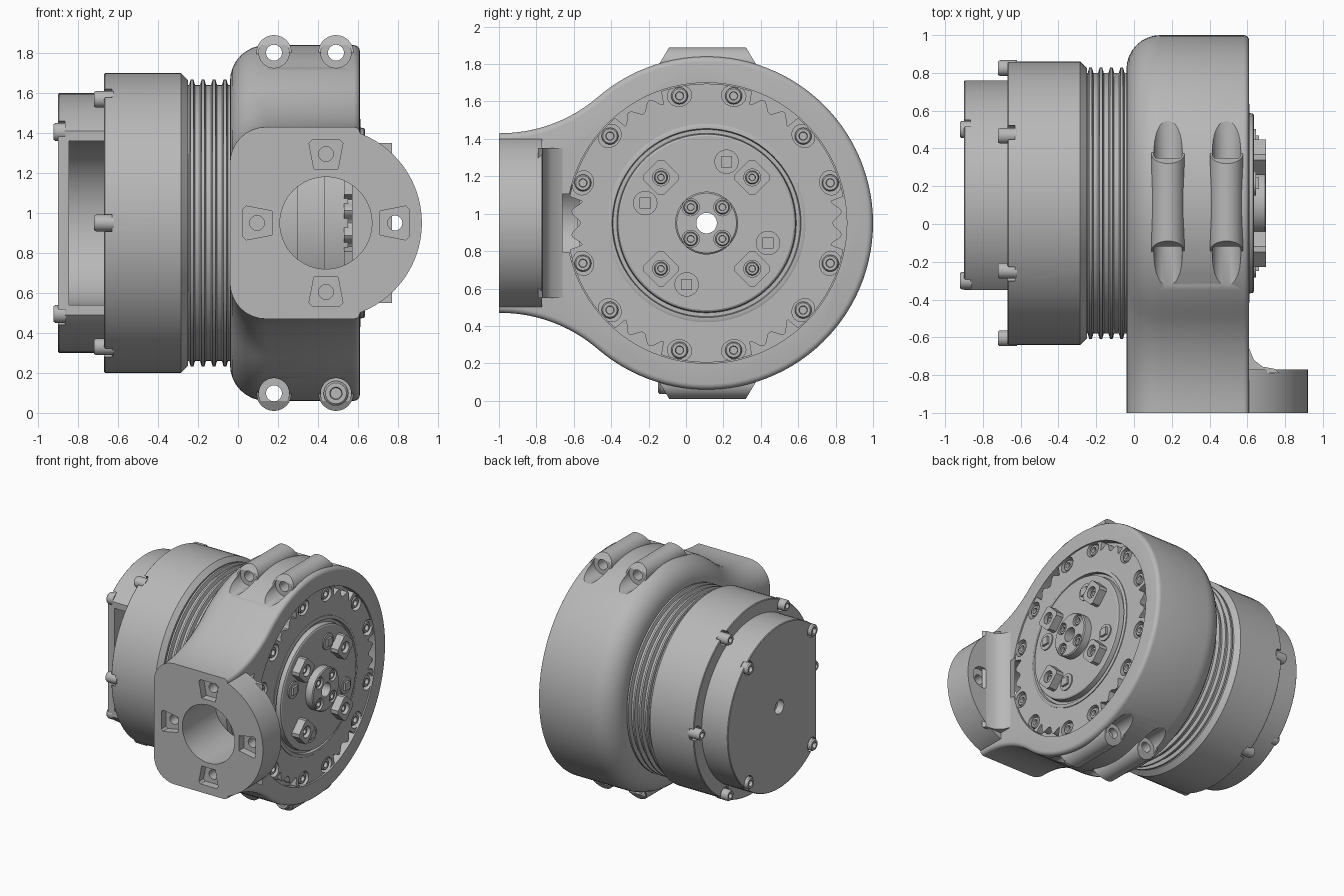
import bpy, bmesh
from math import sin, cos, pi, sqrt, atan2, radians

cube = bpy.data.objects.get("Cube")
if cube:
    bpy.data.objects.remove(cube, do_unlink=True)

grey = bpy.data.materials.new("machined_grey")
grey.use_nodes = True
GREY = (0.48, 0.48, 0.48, 1)
grey.diffuse_color = GREY
grey.node_tree.nodes["Principled BSDF"].inputs["Base Color"].default_value = GREY

CY, CZ = 0.11, 0.95      # motor axis, parallel to x
FX = 0.44                # flange axis, parallel to y
parts = []


# ---------- helpers ----------
def loft(name, sections, loop=False):
    """Bridge matching sections; cap the ends, or close the loop."""
    bm = bmesh.new()
    rings = [[bm.verts.new(p) for p in s] for s in sections]
    pairs = list(zip(rings, rings[1:]))
    if loop:
        pairs.append((rings[-1], rings[0]))
    for a, b in pairs:
        for i in range(len(a)):
            j = (i + 1) % len(a)
            bm.faces.new((a[i], a[j], b[j], b[i]))
    if not loop:
        bm.faces.new(rings[0])
        bm.faces.new(rings[-1])
    bmesh.ops.recalc_face_normals(bm, faces=bm.faces)
    mesh = bpy.data.meshes.new(name)
    bm.to_mesh(mesh)
    bm.free()
    mesh.materials.append(grey)
    obj = bpy.data.objects.new(name, mesh)
    bpy.context.collection.objects.link(obj)
    parts.append(obj)
    return obj


def place(axis, t, u, v):
    return (t, u, v) if axis == "x" else (u, t, v)


def lathe(name, axis, u, v, profile, n=96, loop=False):
    """Turn (position, radius) pairs around an axis through (u, v)."""
    return loft(name, [[place(axis, t, u + r * cos(2 * pi * i / n), v + r * sin(2 * pi * i / n))
                        for i in range(n)] for t, r in profile], loop)


def rod(name, axis, u, v, a, b, r, n=32):
    return lathe(name, axis, u, v, [(a, r), (b, r)], n)


def prism(name, axis, points, a, b):
    return loft(name, [[place(axis, t, *p) for p in points] for t in (a, b)])


def box(name, x0, x1, y0, y1, z0, z1):
    return prism(name, "x", [(y0, z0), (y1, z0), (y1, z1), (y0, z1)], x0, x1)


def cut(targets, cutter):
    for obj in targets:
        mod = obj.modifiers.new("cut", "BOOLEAN")
        mod.operation, mod.solver, mod.object = "DIFFERENCE", "EXACT", cutter
        bpy.context.view_layer.objects.active = obj
        bpy.ops.object.modifier_apply(modifier=mod.name)
    parts.remove(cutter)
    bpy.data.objects.remove(cutter, do_unlink=True)


def screw(name, axis, u, v, base, top, r):
    """Cap screw with a socket in its head."""
    d = 1 if top > base else -1
    lathe(name, axis, u, v, [(base, r), (top - d * 0.01, r), (top, r * 0.85),
                             (top, r * 0.5), (top - d * 0.025, r * 0.45)], 24)


def polar(r, degrees):
    a = radians(degrees)
    return CY + r * cos(a), CZ + r * sin(a)


# ---------- housing with its blended arm ----------
def housing_section(x, d):
    R, h, f = 0.89 - d, 0.48 - d, 0.8 + d
    dy = sqrt((R + f) ** 2 - (h + f) ** 2)
    start = atan2(h + f, -dy)
    upper = [(-1, h)]
    for i in range(1, 13):           # concave blend
        a = -pi / 2 + (start - pi / 2) * i / 12
        upper.append((CY - dy + f * cos(a), h + f + f * sin(a)))
    for i in range(1, 40):           # round body
        a = start * (1 - i / 40)
        upper.append((CY + R * cos(a), R * sin(a)))
    lower = [(y, -z) for y, z in reversed(upper)]
    return [(x, y, CZ + z) for y, z in upper + [(CY + R, 0)] + lower]


sections = []
for i in range(9):
    a = pi / 2 * i / 8
    sections.append(housing_section(0.14 - 0.18 * cos(a), 0.18 * (1 - sin(a))))
for i in range(5):
    a = pi / 2 * i / 4
    sections.append(housing_section(0.58 + 0.03 * sin(a), 0.03 * (1 - cos(a))))
housing = loft("housing", sections)
cut([housing], rod("bore", "x", CY, CZ, -0.1, 0.58, 0.69, 96))
cut([housing], rod("face_recess", "x", CY, CZ, 0.55, 0.7, 0.75, 96))

# ---------- mounting flange ----------
flange = rod("mounting_flange", "y", FX, CZ, -1, -0.77, 0.48, 96)
prism("flange_fillet", "x", [(-0.78, CZ - 0.4), (-0.78, CZ + 0.4), (-0.66, CZ + 0.4), (-0.66, CZ - 0.4)], 0.57, 0.6)
loft("flange_blend", [[(x, y, z) for x, y in ((0.57, -0.79), (0.77, -0.79), (0.75, -0.768), (0.68, -0.755),
                                            (0.635, -0.72), (0.61, -0.66), (0.57, -0.66))]
                      for z in (CZ - 0.4, CZ + 0.4)])
both = [housing, flange]
cut(both, rod("flange_bore", "y", FX, CZ, -1.1, -0.3, 0.23, 64))
for k in range(4):
    c, s = round(cos(k * pi / 2)), round(sin(k * pi / 2))
    shape = [(0.27, -0.06), (0.4, -0.085), (0.415, -0.07), (0.415, 0.07), (0.4, 0.085), (0.27, 0.06)]
    cut(both, prism("pocket", "y", [(FX + r * c - w * s, CZ + r * s + w * c) for r, w in shape], -1.1, -0.94))
    cut(both, rod("bolt_hole", "y", FX + 0.345 * c, CZ + 0.345 * s, -1.1, -0.6 if k == 0 else -0.86, 0.037))
cut([flange], rod("ear_counterbore", "y", FX + 0.345, CZ, -0.81, -0.6, 0.085))

# ---------- clamp lugs, top and bottom ----------
for side, sign in (("top", 1), ("bottom", -1)):
    for x in (0.18, 0.49):
        z = CZ + sign * 0.852
        ends = []
        for y, d in ((-0.09, -1), (0.32, 1)):
            ring = []
            for i in range(40):
                a = 2 * pi * i / 40
                ring.append((x + 0.088 * cos(a), y + d * 0.6 * 0.088 * (1 - sin(a)),
                             z + sign * 0.088 * sin(a)))
            ends.append(ring)
        lug = loft(side + "_clamp_lug", ends)
        for a, b, r in ((-0.5, -0.12, 0.076), (0.35, 0.8, 0.076), (-0.6, 0.9, 0.04)):
            cut([housing, lug], rod("lug_hole", "y", x, z, a, b, r))
        if sign < 0 and x > 0.4:
            screw("clamp_screw", "y", x, z, 0.3, -0.15, 0.062)

# ---------- motor core, body and bellows ----------
lathe("motor_core", "x", CY, CZ, [(-0.1, 0.055), (-0.1, 0.69), (0.3, 0.69), (0.3, 0.65), (0.43, 0.65),
                                  (0.43, 0.69), (0.55, 0.69), (0.55, 0.055)], loop=True)
body = lathe("motor_body", "x", CY, CZ, [(-0.67, 0.055), (-0.67, 0.745), (-0.665, 0.75), (-0.285, 0.75),
                                         (-0.25, 0.715), (-0.25, 0.055)], loop=True)
ribs = [(-0.26, 0.055), (-0.26, 0.69)]
for i in range(4):
    x = -0.245 + i * 0.055
    ribs += [(x, 0.69), (x + 0.008, 0.718), (x + 0.022, 0.718), (x + 0.03, 0.69)]
lathe("bellows", "x", CY, CZ, ribs + [(0, 0.69), (0, 0.055)], loop=True)
for k in range(6):
    u, v = polar(0.715, 60 * k)
    cut([body], rod("screw_seat", "x", u, v, -0.8, -0.63, 0.055))
    screw("body_screw", "x", u, v, -0.62, -0.72, 0.042)

# ---------- rear cap with a flat, open side ----------
cap = rod("rear_cap", "x", CY, CZ, -0.845, -0.665, 0.65, 96)
cut([cap], rod("cap_hollow", "x", CY, CZ, -0.9, -0.6, 0.41, 64))
cut([cap], box("cap_window", -0.9, -0.6, -0.9, CY, CZ - 0.41, CZ + 0.41))
lid = lathe("rear_lid", "x", CY, CZ, [(-0.9, 0.055), (-0.9, 0.645), (-0.895, 0.65), (-0.845, 0.65),
                                      (-0.845, 0.055)], loop=True)
cut([cap, lid], box("cap_flat", -1, -0.5, -0.9, -0.35, 0, 2))
for y in (0.5, -0.3):
    for z in (CZ - 0.455, CZ + 0.455):
        cut([lid], rod("lid_seat", "x", y, z, -1, -0.865, 0.055))
        screw("lid_screw", "x", y, z, -0.86, -0.922, 0.046)

# ---------- notched outer ring on the output face ----------
outline = []
for i in range(360):
    off = abs(i % 60 - 30)
    r = 0.745 if off < 20 else 0.7 - 0.025 * cos((off - 20) / 10 * 2 * pi)
    outline.append(polar(r, i))
ring = prism("notched_ring", "x", outline, 0.53, 0.602)
cut([ring], rod("ring_bore", "x", CY, CZ, 0.5, 0.7, 0.53, 96))
for k in range(6):
    for off in (-12, 12):
        angle = 30 + 60 * k + off
        shape = []
        for i in range(24):          # oval pocket, long along the rim
            a = 2 * pi * i / 24
            shape.append(polar(0.695 + 0.056 * cos(a), angle + 5.4 * sin(a)))
        cut([ring], prism("ring_pocket", "x", shape, 0.56, 0.7))
        screw("ring_screw", "x", *polar(0.695, angle), 0.55, 0.595, 0.045)

# ---------- output rotor, drive pads and hub ----------
lathe("output_rotor", "x", CY, CZ, [(0.54, 0.055), (0.54, 0.53), (0.608, 0.53), (0.612, 0.52), (0.612, 0.505),
                                    (0.59, 0.5), (0.59, 0.48), (0.63, 0.475), (0.636, 0.465),
                                    (0.636, 0.055)], loop=True)
hub = lathe("output_hub", "x", CY, CZ, [(0.63, 0.055), (0.63, 0.168), (0.693, 0.168), (0.7, 0.16),
                                       (0.7, 0.055)], n=64, loop=True)
for k in range(4):
    u, v = polar(0.345, 45 + 90 * k)
    square = [(u + 0.094 * cos(a) + e * sin(a), v + 0.094 * sin(a) - e * cos(a))
              for a in (0, pi / 2, pi, 3 * pi / 2) for e in (0.014, -0.014)]
    pad = prism("drive_pad", "x", square, 0.63, 0.7)
    cut([pad], rod("pad_hole", "x", u, v, 0.65, 0.8, 0.045))
    screw("pad_screw", "x", u, v, 0.64, 0.68, 0.036)

    u, v = polar(0.345, 72 + 90 * k)
    rod("rotor_bolt", "x", u, v, 0.63, 0.645, 0.065)
    box("bolt_square", 0.64, 0.662, u - 0.03, u + 0.03, v - 0.03, v + 0.03)

    u, v = polar(0.12, 45 + 90 * k)
    cut([hub], rod("hub_seat", "x", u, v, 0.67, 0.8, 0.046))
    screw("hub_screw", "x", u, v, 0.66, 0.692, 0.038)

# ---------- smooth curved faces, keep edges crisp ----------
bpy.ops.object.select_all(action="DESELECT")
for obj in parts:
    obj.select_set(True)
bpy.context.view_layer.objects.active = housing
bpy.ops.object.shade_smooth_by_angle(angle=radians(30))
